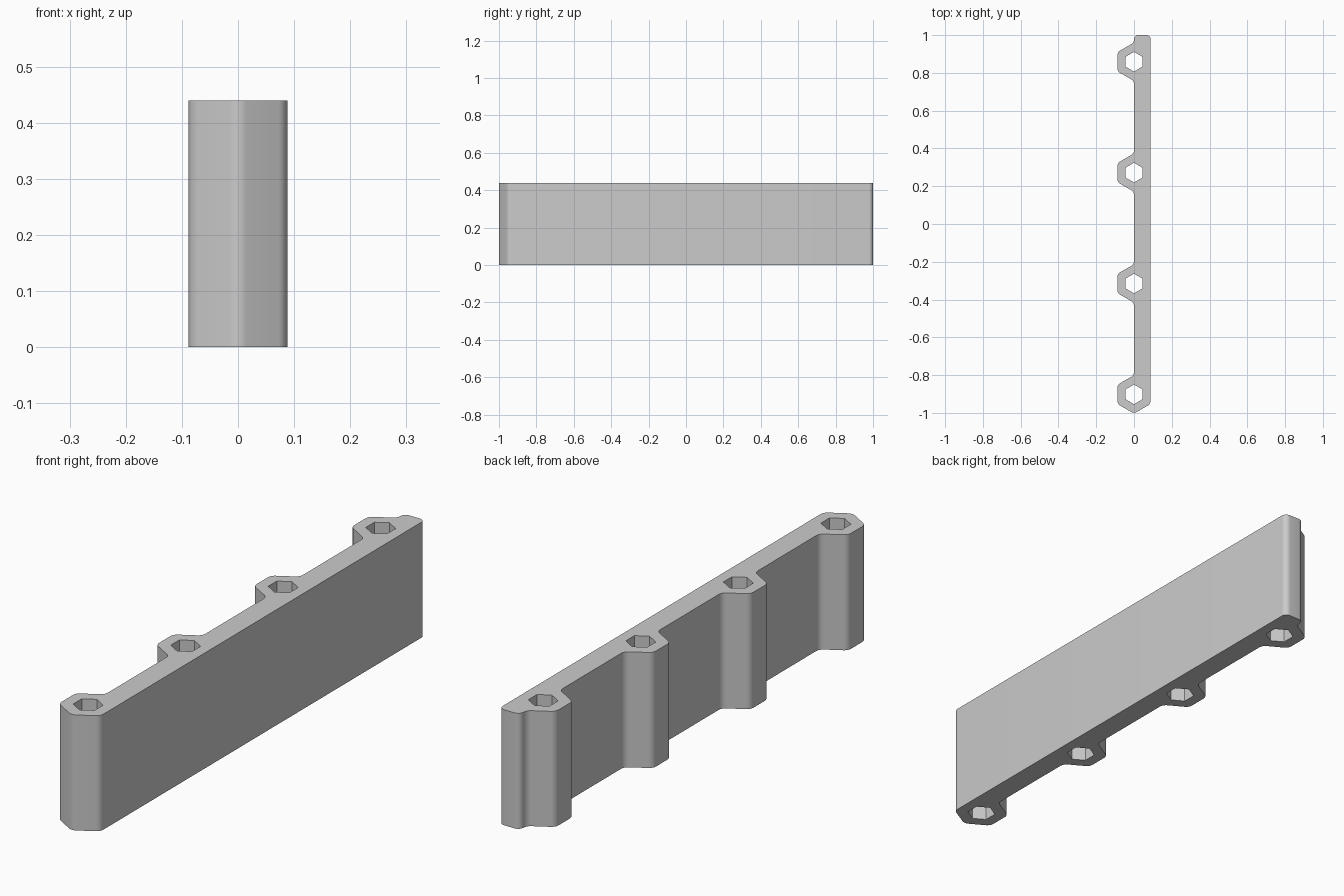
import bpy, bmesh, math
from mathutils import Vector

cube = bpy.data.objects.get("Cube")
if cube:
    bpy.data.objects.remove(cube)

HEIGHT = 0.44
HALF_WIDTH = 0.088
HEX_RADIUS = HALF_WIDTH / math.cos(math.pi / 6)
HOLE_RADIUS = 0.052
CENTRES = [-0.902 + 0.587 * i for i in range(4)]

grey = bpy.data.materials.new("light grey")
grey.use_nodes = True
colour = (0.6, 0.6, 0.6, 1)
grey.diffuse_color = colour
grey.node_tree.nodes["Principled BSDF"].inputs["Base Color"].default_value = colour


def fillet(before, corner, after, radius, steps=6):
    """Points of an arc that rounds one corner of the profile."""
    a, b = (before - corner).normalized(), (after - corner).normalized()
    half = a.angle(b) / 2
    centre = corner + (a + b).normalized() * radius / math.sin(half)
    reach = radius / math.tan(half)
    start, end = corner + a * reach - centre, corner + b * reach - centre
    return [centre + start.lerp(end, i / steps).normalized() * radius
            for i in range(steps + 1)]


def add_loop(bm, points):
    verts = [bm.verts.new((p.x, p.y, 0)) for p in points]
    return [bm.edges.new((v, verts[i - 1])) for i, v in enumerate(verts)]


# Outline: straight back, square far end, then a half hexagon at each hole
corners = [(HALF_WIDTH, CENTRES[0] - HEX_RADIUS / 2, 0.03),
           (HALF_WIDTH, 1, 0.022), (0, 1, 0.022)]
for y in reversed(CENTRES):
    corners += [(0, y + HEX_RADIUS, 0.03),
                (-HALF_WIDTH, y + HEX_RADIUS / 2, 0.03),
                (-HALF_WIDTH, y - HEX_RADIUS / 2, 0.03),
                (0, y - HEX_RADIUS, 0.03)]
points = [Vector((x, y)) for x, y, r in corners]
outline = []
for i, (x, y, r) in enumerate(corners):
    outline += fillet(points[i - 1], points[i], points[(i + 1) % len(points)], r)

# Fill the outline around the hexagonal holes and extrude it upwards
bm = bmesh.new()
edges = add_loop(bm, outline)
for y in CENTRES:
    angles = [math.radians(30 + 60 * k) for k in range(6)]
    edges += add_loop(bm, [Vector((HOLE_RADIUS * math.cos(a),
                                   y + HOLE_RADIUS * math.sin(a))) for a in angles])
bmesh.ops.triangle_fill(bm, edges=edges, use_beauty=True, use_dissolve=False)
top = bmesh.ops.extrude_face_region(bm, geom=bm.faces[:], use_keep_orig=True)
bmesh.ops.translate(bm, vec=(0, 0, HEIGHT),
                    verts=[g for g in top["geom"] if isinstance(g, bmesh.types.BMVert)])
bmesh.ops.recalc_face_normals(bm, faces=bm.faces[:])

mesh = bpy.data.meshes.new("holder_rail")
bm.to_mesh(mesh)
bm.free()
mesh.materials.append(grey)
rail = bpy.data.objects.new("holder_rail", mesh)
bpy.context.collection.objects.link(rail)

# Smooth fillets, crisp rims and hole corners
bpy.ops.object.select_all(action="DESELECT")
rail.select_set(True)
bpy.context.view_layer.objects.active = rail
bpy.ops.object.shade_smooth_by_angle(angle=math.radians(25))
